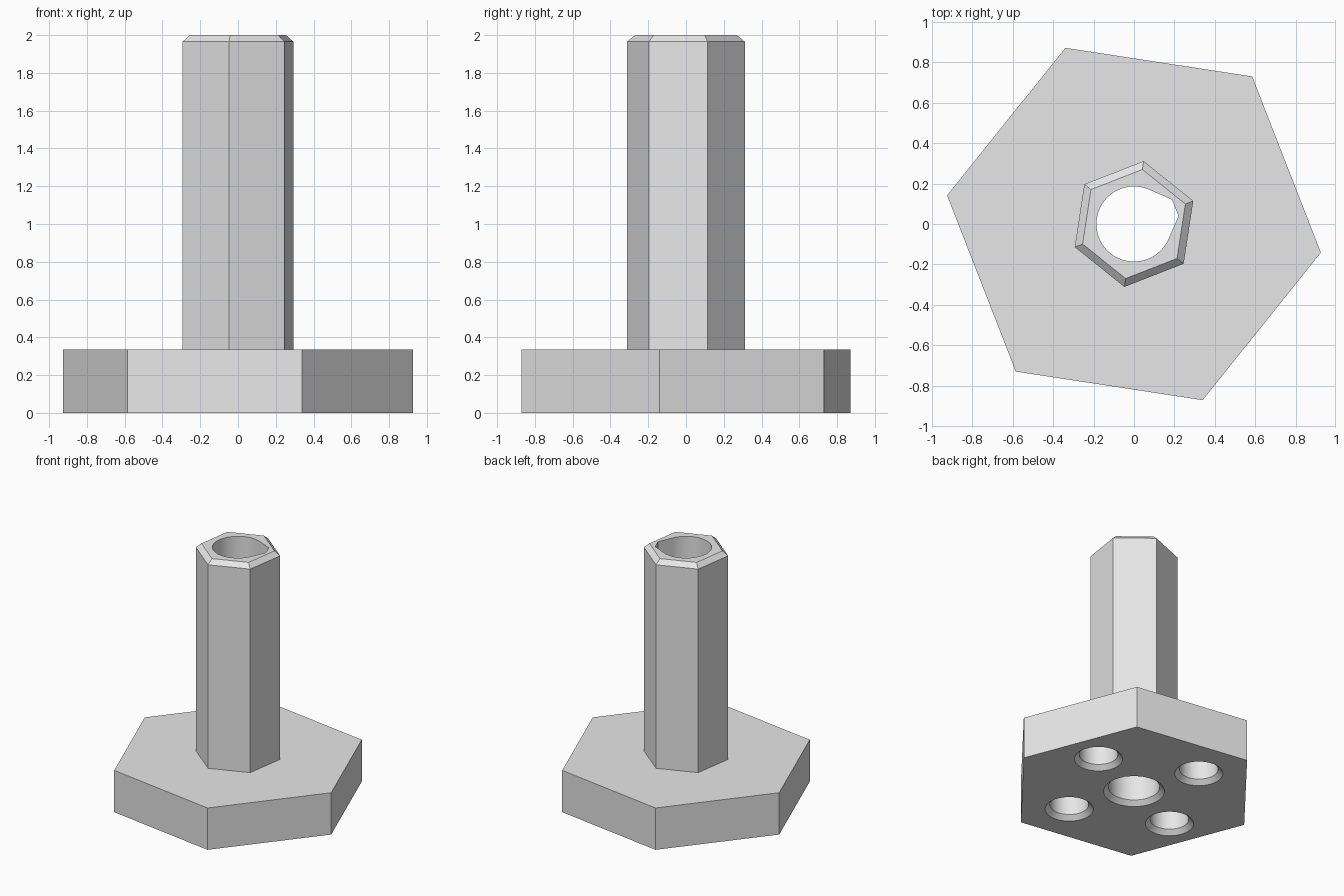
import bpy, bmesh, math
from math import cos, sin, radians, pi, sqrt

cube = bpy.data.objects.get("Cube")
if cube:
    bpy.data.objects.remove(cube, do_unlink=True)

BASE_H, HEIGHT, BEVEL = 0.335, 2.0, 0.035
TWIST = radians(21.3)          # shared direction of the shaft corner and hole peaks

grey = bpy.data.materials.new("plain_grey")
grey.use_nodes = True
grey.diffuse_color = (0.8, 0.8, 0.8, 1)
grey.node_tree.nodes["Principled BSDF"].inputs["Base Color"].default_value = (0.8, 0.8, 0.8, 1)


def ring(radius, sides, start=0.0):
    """Regular polygon outline."""
    return [(radius * cos(start + 2 * pi * i / sides),
             radius * sin(start + 2 * pi * i / sides)) for i in range(sides)]


def teardrop(radius, steps=48):
    """Round outline with a 45 degree peak cut flat, pointing along TWIST."""
    arc = [pi / 4 + 1.5 * pi * i / steps for i in range(steps + 1)]
    pts = [(radius * cos(a), radius * sin(a)) for a in arc]
    flat = radius * 1.18
    half = radius * sqrt(2) - flat
    pts += [(flat, -half), (flat, half)]
    c, s = cos(TWIST), sin(TWIST)
    return [(x * c - y * s, x * s + y * c) for x, y in pts]


def loft(name, sections, at=(0, 0)):
    """Closed solid skinned through (outline, height) sections."""
    bm = bmesh.new()
    loops = [[bm.verts.new((x + at[0], y + at[1], z)) for x, y in outline]
             for outline, z in sections]
    bm.faces.new(loops[0][::-1])
    bm.faces.new(loops[-1])
    n = len(loops[0])
    for low, high in zip(loops, loops[1:]):
        for i in range(n):
            j = (i + 1) % n
            bm.faces.new((low[i], low[j], high[j], high[i]))
    mesh = bpy.data.meshes.new(name)
    bm.to_mesh(mesh)
    bm.free()
    mesh.materials.append(grey)
    obj = bpy.data.objects.new(name, mesh)
    bpy.context.collection.objects.link(obj)
    return obj


def combine(body, tool, operation):
    """Apply a boolean and discard the tool."""
    mod = body.modifiers.new(operation, "BOOLEAN")
    mod.operation, mod.solver, mod.object = operation, "EXACT", tool
    bpy.context.view_layer.objects.active = body
    bpy.ops.object.modifier_apply(modifier=mod.name)
    bpy.data.objects.remove(tool, do_unlink=True)


def drill(body, radius, top, at=(0, 0)):
    """Peaked hole from below with a countersunk mouth."""
    hole = teardrop(radius)
    combine(body, loft("hole_cutter", [(hole, -0.1), (hole, top)], at), "DIFFERENCE")
    extra = 0.02
    mouth = [(ring(radius + BEVEL + extra, 64), -extra),
             (ring(radius - extra, 64), BEVEL + extra)]
    combine(body, loft("mouth_cutter", mouth, at), "DIFFERENCE")


# Wide hexagonal foot
foot = ring(0.936, 6, TWIST - pi / 6)
body = loft("hexagonal_foot_and_shaft", [(foot, 0), (foot, BASE_H)])

# Hexagonal shaft with a bevelled tip
shaft = loft("shaft", [(ring(0.315, 6, TWIST), BASE_H / 2),
                       (ring(0.315, 6, TWIST), HEIGHT - BEVEL),
                       (ring(0.273, 6, TWIST), HEIGHT)])
combine(body, shaft, "UNION")

# Central bore and four blind sockets underneath
drill(body, 0.186, HEIGHT + 0.1)
for k in range(4):
    a = TWIST + k * pi / 2
    drill(body, 0.14, 0.25, (0.536 * cos(a), 0.536 * sin(a)))

# Smooth round walls, sharp edges kept
bpy.ops.object.select_all(action="DESELECT")
body.select_set(True)
bpy.context.view_layer.objects.active = body
bpy.ops.object.shade_smooth_by_angle(angle=radians(30))
